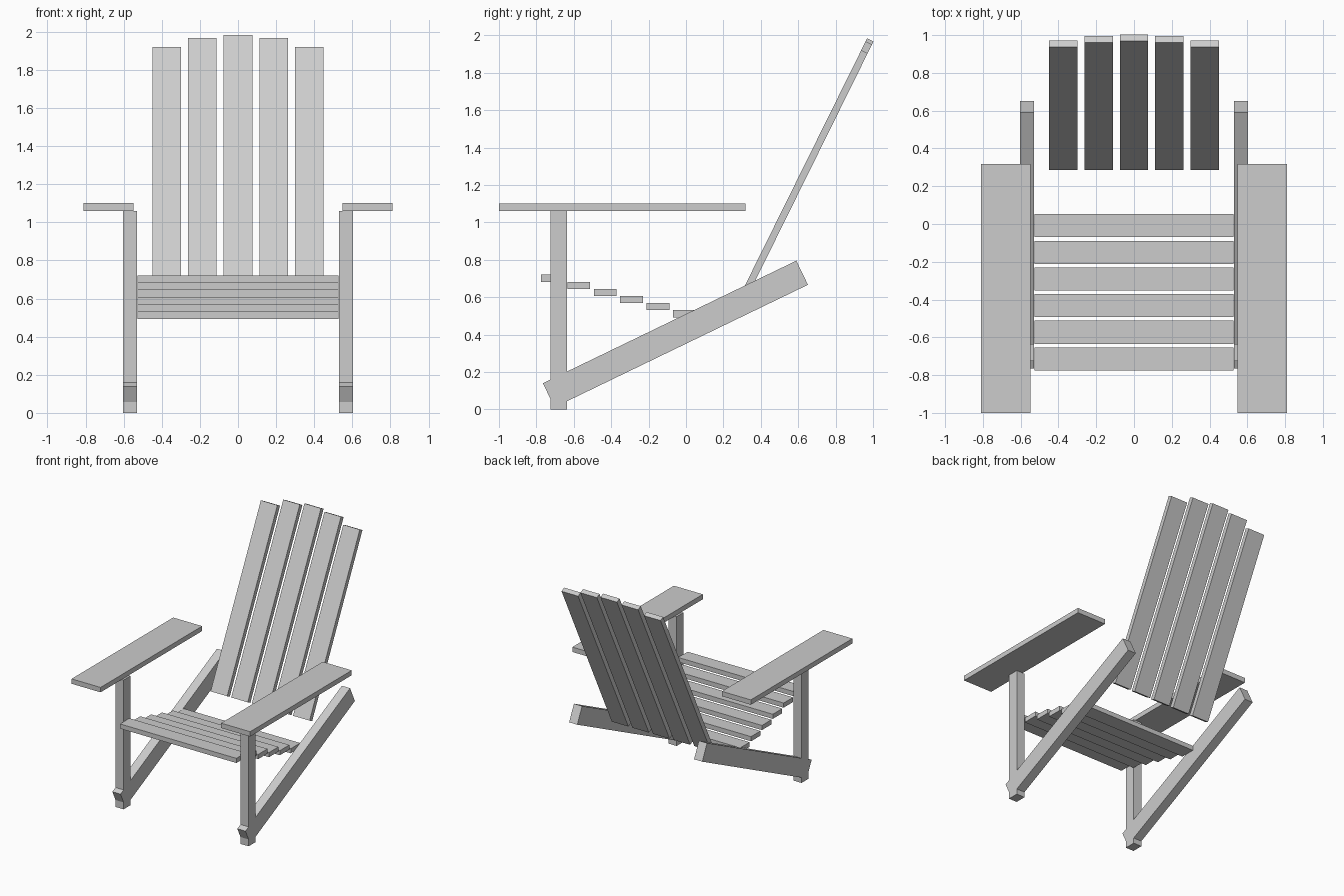
import bpy
import bmesh
from math import radians
from mathutils import Matrix, Vector

cube = bpy.data.objects.get("Cube")
if cube:
    bpy.data.objects.remove(cube, do_unlink=True)

# Single plain grey for the whole chair
grey = bpy.data.materials.new("light grey")
grey.use_nodes = True
colour = (0.604, 0.604, 0.604, 1)
grey.diffuse_color = colour
grey.node_tree.nodes["Principled BSDF"].inputs["Base Color"].default_value = colour


def board(name, corner, size, tilt=0.0):
    """Box of the given size growing from its low corner, tilted about x at that corner."""
    bm = bmesh.new()
    bmesh.ops.create_cube(bm, size=1)
    bmesh.ops.translate(bm, verts=bm.verts, vec=(0.5, 0.5, 0.5))
    bmesh.ops.scale(bm, verts=bm.verts, vec=size)
    matrix = Matrix.Translation(Vector(corner)) @ Matrix.Rotation(radians(tilt), 4, "X")
    bmesh.ops.transform(bm, matrix=matrix, verts=bm.verts)
    mesh = bpy.data.meshes.new(name)
    bm.to_mesh(mesh)
    bm.free()
    mesh.materials.append(grey)
    obj = bpy.data.objects.new(name, mesh)
    bpy.context.collection.objects.link(obj)
    return obj


def pair(name, corner, size, tilt=0.0):
    """Left board plus its mirrored right twin."""
    board("left_" + name, corner, size, tilt)
    board("right_" + name, (-corner[0] - size[0], corner[1], corner[2]), size, tilt)


# Front posts, sloping side rails and flat armrests
pair("front_post", (0.53, -0.725, 0), (0.074, 0.09, 1.06))
pair("side_rail", (0.53, -0.703, 0.011), (0.074, 1.505, 0.143), 25.8)
pair("armrest", (0.547, -1, 1.06), (0.263, 1.317, 0.04))

# Seat slats stepping down towards the back
for i in range(6):
    board(f"seat_slat_{i + 1}", (-0.528, -0.775 + 0.141 * i, 0.682 - 0.038 * i),
          (1.056, 0.122, 0.038))

# Reclined back slats with an arched top line
for i in range(-2, 3):
    board(f"back_slat_{i + 3}", (0.187 * i - 0.075, 0.286, 0.603),
          (0.15, 0.038, 1.54 - 0.0175 * i * i), -26.3)
